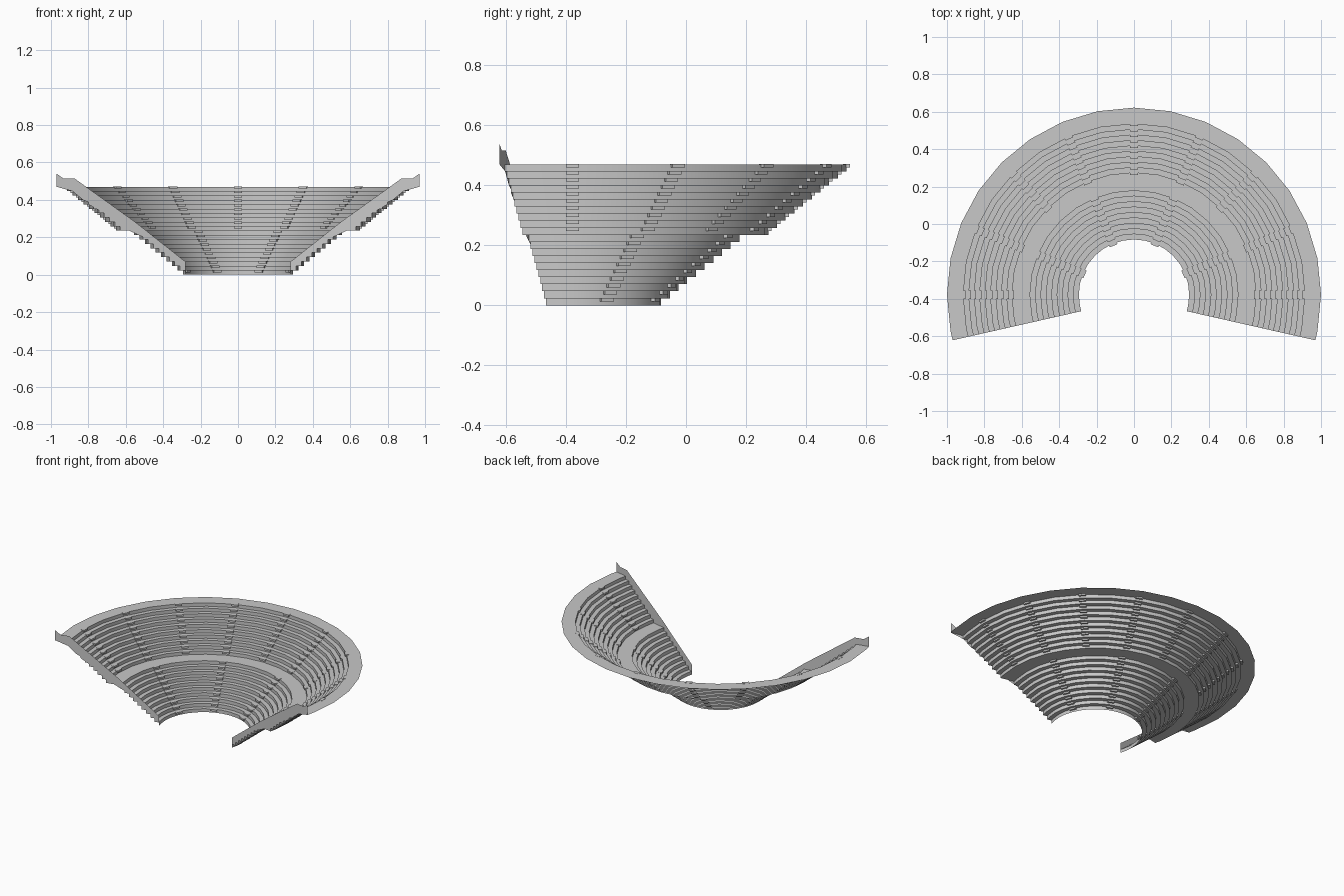
import bpy
import bmesh
from math import radians, sin, cos, sqrt
from mathutils import Matrix, Vector

if "Cube" in bpy.data.objects:
    bpy.data.objects.remove(bpy.data.objects["Cube"], do_unlink=True)

CENTRE_Y = -0.378          # centre of all seating rings
RISE, RUN, ROWS = 0.0235, 0.029, 10
LOWER_R, UPPER_R, OUTER_R = 0.295, 0.652, 1.0
MID_Z, TOP_Z = ROWS * RISE, 2 * ROWS * RISE
CUT_SLOPE, CUT_Y = -0.226, -0.4025   # line of the straight end walls

stone = bpy.data.materials.new("grey stone")
stone.use_nodes = True
GREY = (0.58, 0.58, 0.58, 1)
stone.diffuse_color = GREY
stone.node_tree.nodes["Principled BSDF"].inputs["Base Color"].default_value = GREY


def make_object(name, bm, mirror=False, smooth=False):
    mesh = bpy.data.meshes.new(name)
    bm.to_mesh(mesh)
    bm.free()
    mesh.materials.append(stone)
    obj = bpy.data.objects.new(name, mesh)
    bpy.context.collection.objects.link(obj)
    if smooth:
        bpy.ops.object.select_all(action="DESELECT")
        bpy.context.view_layer.objects.active = obj
        obj.select_set(True)
        bpy.ops.object.shade_smooth_by_angle(angle=radians(30))
    if mirror:
        obj.modifiers.new("Mirror", "MIRROR").merge_threshold = 0.0005
    return obj


def end_x(r):
    """x where the ring of radius r meets the end wall line."""
    m, c = CUT_SLOPE, CUT_Y - CENTRE_Y
    a, b = 1 + m * m, m * c
    return (-b + sqrt(b * b - a * (c * c - r * r))) / a


def on_wall(x, z):
    return Vector((x, CUT_Y + CUT_SLOPE * x, z))


def tier_profile(r0, z0):
    points = []
    for i in range(ROWS):
        r, z = r0 + i * RUN, z0 + i * RISE
        points += [(r, z), (r, z + RISE)]
    return points


# Stepped seating shell, right up to the flat outer walkway
profile = tier_profile(LOWER_R, 0) + tier_profile(UPPER_R, MID_Z) + [(OUTER_R, TOP_Z)]
bm = bmesh.new()
rows = []
for r, z in profile:
    ring = []
    for k in range(10):
        a = radians(90 - 11.25 * k)
        x = 0 if k == 0 else r * cos(a)
        ring.append(bm.verts.new((x, CENTRE_Y + r * sin(a), z)))
    ring.append(bm.verts.new(on_wall(end_x(r), z)))
    rows.append(ring)
for low, high in zip(rows, rows[1:]):
    for k in range(len(low) - 1):
        bm.faces.new((low[k], low[k + 1], high[k + 1], high[k]))
make_object("seating_shell", bm, mirror=True, smooth=True)

# Thin end walls: stepped below, sloping parapet above
bm = bmesh.new()
parapet = [(end_x(OUTER_R), 0.54), (0.935, 0.515), (0.875, 0.515),
           (0.605, 0.282), (0.55, 0.282), (end_x(LOWER_R), 0.07)]
outline = [on_wall(end_x(r), z) for r, z in profile] + [on_wall(x, z) for x, z in parapet]
face = bm.faces.new([bm.verts.new(p) for p in outline])
bmesh.ops.triangulate(bm, faces=[face])
make_object("end_walls", bm, mirror=True)


# Half-height aisle steps set across each riser
def aisle_steps(name, r0, z0, angles):
    bm = bmesh.new()
    for angle in angles:
        for i in range(ROWS):
            z = z0 + (i + 1) * RISE - 0.0045
            place = (Matrix.Translation((0, CENTRE_Y, z))
                     @ Matrix.Rotation(radians(angle), 4, "Z")
                     @ Matrix.Translation((r0 + i * RUN, 0, 0))
                     @ Matrix.Diagonal((0.023, 0.044, 0.012, 1)))
            bmesh.ops.create_cube(bm, size=1, matrix=place)
    make_object(name, bm)


aisle_steps("lower_aisle_steps", LOWER_R, 0, [22.5 + 45 * k for k in range(4)])
aisle_steps("upper_aisle_steps", UPPER_R, MID_Z, [22.5 * k for k in range(9)])
